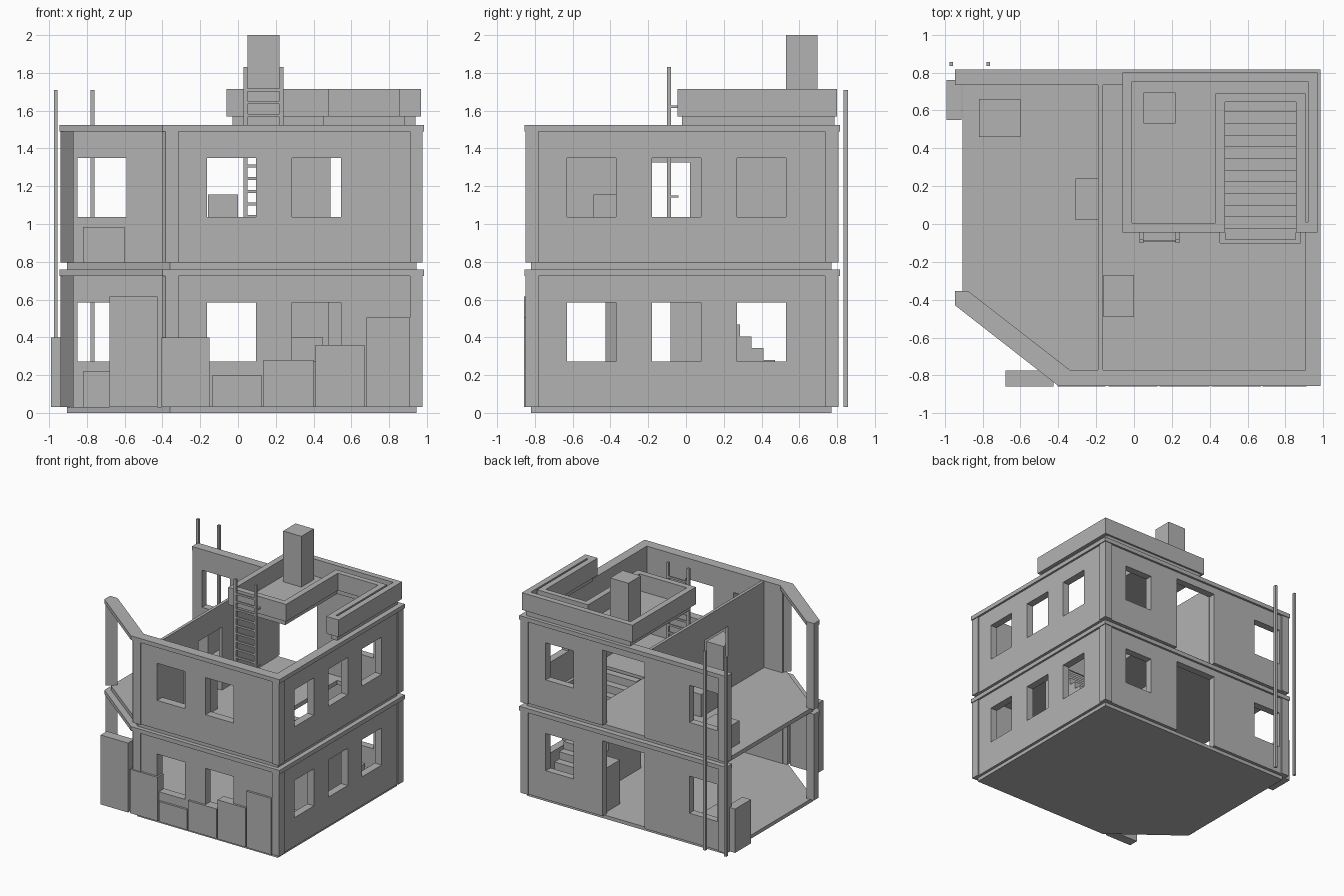
import bpy, bmesh
from mathutils import Vector

old = bpy.data.objects.get("Cube")
if old:
    bpy.data.objects.remove(old, do_unlink=True)

GREY = (0.45, 0.45, 0.45, 1)
concrete = bpy.data.materials.new("concrete_grey")
concrete.use_nodes = True
concrete.diffuse_color = GREY
concrete.node_tree.nodes["Principled BSDF"].inputs["Base Color"].default_value = GREY


def rect(u0, u1, v0, v1):
    return [(u0, v0), (u1, v0), (u1, v1), (u0, v1)]


def plate(name, axis, low, high, outline, holes=()):
    """Extrude a flat outline with holes along one axis."""
    place = {"x": lambda u, v: (low, u, v),
             "y": lambda u, v: (u, low, v),
             "z": lambda u, v: (u, v, low)}[axis]
    bm = bmesh.new()
    edges = []
    for loop in [outline, *holes]:
        vs = [bm.verts.new(place(u, v)) for u, v in loop]
        edges += [bm.edges.new((a, b)) for a, b in zip(vs, vs[1:] + vs[:1])]
    bmesh.ops.triangle_fill(bm, use_beauty=True, edges=edges)
    out = bmesh.ops.extrude_face_region(bm, geom=bm.faces[:])
    shift = Vector([high - low if axis == a else 0 for a in "xyz"])
    moved = [g for g in out["geom"] if isinstance(g, bmesh.types.BMVert)]
    bmesh.ops.translate(bm, verts=moved, vec=shift)
    bmesh.ops.recalc_face_normals(bm, faces=bm.faces[:])
    mesh = bpy.data.meshes.new(name)
    bm.to_mesh(mesh)
    bm.free()
    mesh.materials.append(concrete)
    obj = bpy.data.objects.new(name, mesh)
    bpy.context.collection.objects.link(obj)
    return obj


def box(name, x0, x1, y0, y1, z0, z1):
    return plate(name, "z", z0, z1, rect(x0, x1, y0, y1))


# Floor slabs with the cut front corner, the upper one with a stair opening
slab = [(-.36, -.82), (.945, -.82), (.945, .77), (-.905, .77), (-.905, -.4)]
plate("ground_slab", "z", 0, .03, slab)
plate("upper_slab", "z", .76, .795, slab, [rect(.455, .88, -.1, .67)])

# Storeys: recessed wall panels, corner piers, top bands, open corner beam
for storey, z0 in (("ground", .03), ("upper", .795)):
    z1 = z0 + .73
    zb = z1 - .035
    sill, head = z0 + .242, z0 + .555
    door = z0 + .635

    def windows(*spans):
        return [rect(a, b, sill, head) for a, b in spans]

    plate(storey + "_front_wall", "y", -.84, -.77, rect(-.36, .96, z0, zb),
          windows((-.165, .095), (.285, .545)))
    plate(storey + "_left_wall", "x", .905, .968, rect(-.83, .79, z0, zb),
          windows((-.63, -.37), (-.18, .08), (.27, .53)))
    plate(storey + "_back_wall", "y", .735, .797,
          [(-.92, z0), (-.17, z0), (-.17, door), (.22, door), (.22, z0),
           (.96, z0), (.96, zb), (-.92, zb)],
          windows((-.85, -.59), (.49, .75)))
    for name, x0, x1, y0, y1 in (
            ("front_left_pier", .91, .978, -.85, -.78),
            ("back_left_pier", .91, .978, .735, .808),
            ("back_right_pier", -.94, -.87, .735, .808)):
        box(f"{storey}_{name}", x0, x1, y0, y1, z0, zb)
    plate(storey + "_front_right_pier", "z", z0, zb,
          [(-.385, -.85), (-.315, -.85), (-.315, -.77), (-.345, -.77), (-.4, -.835)])
    plate(storey + "_corner_post", "z", z0, zb,
          [(-.94, -.425), (-.87, -.36), (-.94, -.36)])
    plate(storey + "_top_band", "z", zb, z1,
          [(-.945, -.43), (-.4, -.855), (.985, -.855), (.985, .815), (-.945, .815),
           (-.945, .735), (.905, .735), (.905, -.77), (-.34, -.77),
           (-.875, -.355), (-.945, -.355)])

# Upper partition with its doorway
plate("partition", "x", -.19, -.165,
      [(-.77, .795), (-.29, .795), (-.29, 1.325), (.02, 1.325), (.02, .795),
       (.735, .795), (.735, 1.52), (-.77, 1.52)])

# Solid staircase
STEPS, RUN, RISE = 12, .0615, .0625
profile = [(.655, .03)]
for i in range(STEPS):
    top = .03 + RISE * (i + 1)
    profile += [(.655 - RUN * i, top), (.655 - RUN * (i + 1), top)]
profile.append((.655 - RUN * STEPS, .03))
plate("staircase", "x", .48, .855, profile)

# Roof deck, parapet around the notched hatch, and chimney
plate("roof_deck", "z", 1.525, 1.572,
      [(-.03, -.02), (.455, -.02), (.455, .67), (.88, .67), (.88, -.02),
       (.94, -.02), (.94, .785), (-.03, .785)])
plate("roof_parapet", "z", 1.57, 1.715,
      [(-.06, -.045), (.48, -.045), (.48, .645), (.855, .645), (.855, -.045),
       (.97, -.045), (.97, .8), (-.06, .8)],
      [[(-.01, .005), (.43, .005), (.43, .69), (.905, .69), (.905, .01),
        (.92, .01), (.92, .752), (-.01, .752)]])
box("chimney", .05, .22, .53, .695, 1.57, 2)

# Ladder with rungs and wall brackets
for x in (.03, .22):
    box("ladder_rail", x, x + .02, -.1, -.08, .795, 1.83)
    for z in (1.14, 1.615):
        box("ladder_bracket", x, x + .02, -.085, -.04, z, z + .012)
for i in range(14):
    z = .83 + .067 * i
    box("ladder_rung", .045, .225, -.096, -.084, z, z + .016)

# Rear poles
for x in (-.965, -.77):
    box("rear_pole", x - .01, x + .01, .835, .857, .03, 1.71)

# Front boards of uneven height
for x0, x1, top in ((-.68, -.425, .615), (-.405, -.15, .4), (-.135, .125, .2),
                    (.135, .4, .28), (.41, .67, .36), (.68, .91, .505)):
    box("front_board", x0, x1, -.858, -.775, .03, top)

# Crates and blocks
box("outer_block", -.99, -.91, .55, .76, .03, .4)
box("ground_crate", -.82, -.6, .46, .66, .03, .22)
box("ground_cabinet", .24, .45, .535, .735, .03, .4)
box("upper_crate", -.82, -.6, .46, .66, .795, .985)
box("partition_crate", -.31, -.19, .02, .24, .795, .985)
box("tall_crate", -.16, 0, -.49, -.27, .795, 1.155)
